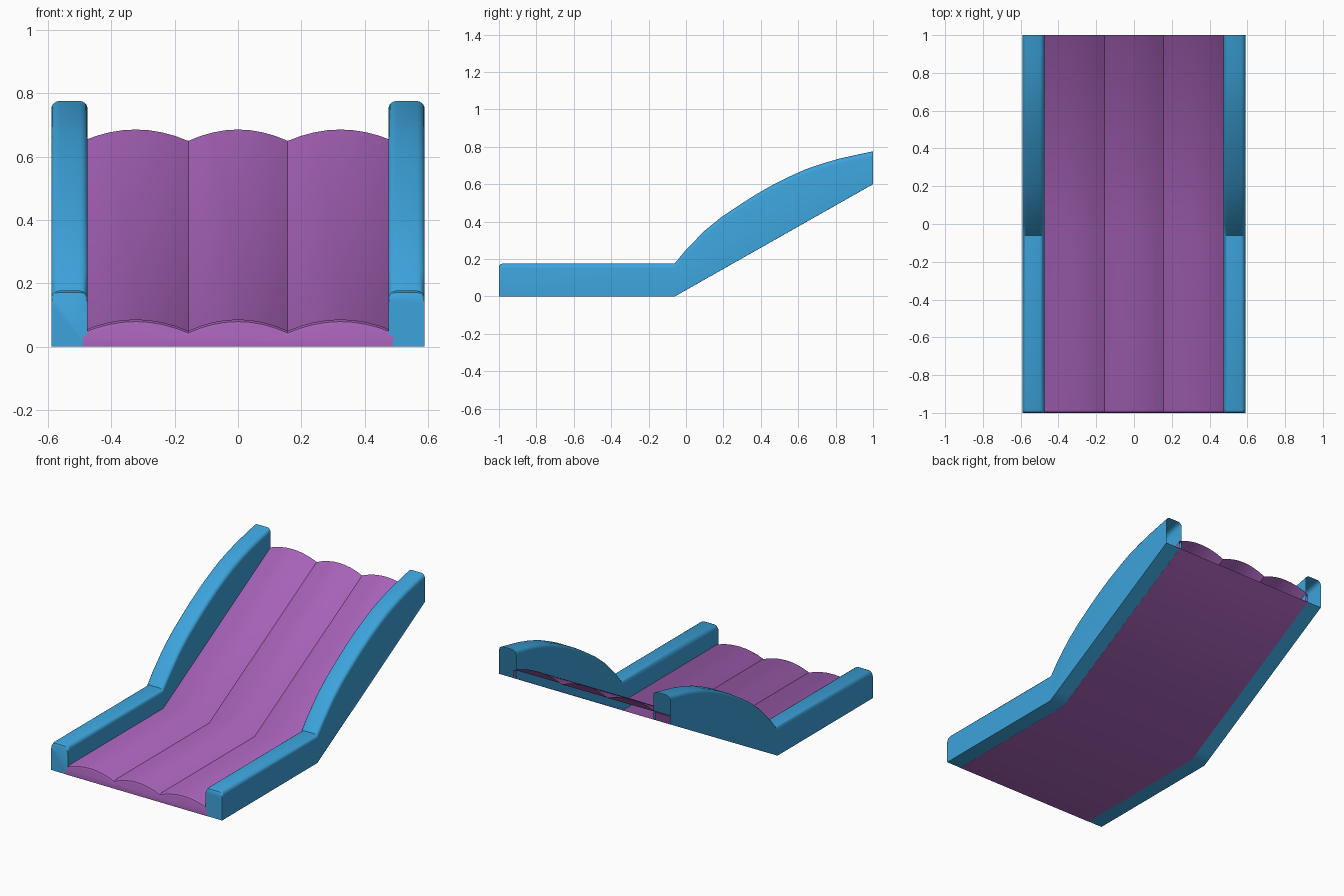
import bpy, bmesh, math

if "Cube" in bpy.data.objects:
    bpy.data.objects.remove(bpy.data.objects["Cube"])


def material(name, rgb):
    m = bpy.data.materials.new(name)
    m.diffuse_color = (*rgb, 1)
    m.use_nodes = True
    m.node_tree.nodes["Principled BSDF"].inputs["Base Color"].default_value = m.diffuse_color
    return m


BLUE = material("sky blue", (0.046, 0.370, 0.716))
PURPLE = material("purple", (0.385, 0.122, 0.480))
BEND = -0.06


def base(y):
    """Height of the underside: flat, then a straight ramp."""
    return max(0.0, (y - BEND) * 0.6 / 1.06)


def loft(name, rings, mat):
    """Closed sections joined along y; front capped, back left open."""
    bm = bmesh.new()
    loops = [[bm.verts.new(p) for p in ring] for ring in rings]
    n = len(loops[0])
    for a, b in zip(loops, loops[1:]):
        for i in range(n):
            j = (i + 1) % n
            bm.faces.new((a[i], a[j], b[j], b[i]))
    bm.faces.new(loops[0][::-1])
    bmesh.ops.recalc_face_normals(bm, faces=bm.faces)
    # the front cap must face -y
    cap = max(bm.faces, key=lambda f: len(f.verts))
    if cap.normal.y > 0:
        bmesh.ops.reverse_faces(bm, faces=bm.faces)
    me = bpy.data.meshes.new(name)
    bm.to_mesh(me)
    bm.free()
    me.materials.append(mat)
    ob = bpy.data.objects.new(name, me)
    bpy.context.collection.objects.link(ob)
    bpy.context.view_layer.objects.active = ob
    ob.select_set(True)
    bpy.ops.object.shade_smooth_by_angle(angle=math.radians(35))
    ob.select_set(False)


# Side rails: (y, top height) stations, rounded front lip, arched top on the ramp
RAIL = [(-0.9995, 0.160), (-0.994, 0.171), (-0.98, 0.177), (BEND, 0.177),
        (0.0, 0.25), (0.10, 0.352), (0.19, 0.425), (0.29, 0.492), (0.38, 0.549),
        (0.47, 0.600), (0.555, 0.642), (0.64, 0.680), (0.73, 0.711),
        (0.82, 0.737), (0.91, 0.757), (1.0, 0.776)]
X0, X1, R = 0.475, 0.59, 0.025


def rail_ring(y, top, side):
    pts = [(X0, base(y) + 0.0005), (X1, base(y) + 0.0005)]
    for cx, start in ((X1 - R, 0), (X0 + R, 90)):
        for k in range(5):
            a = math.radians(start + 22.5 * k)
            pts.append((cx + R * math.cos(a), top - R + R * math.sin(a)))
    return [(side * x, y, z) for x, z in pts]


for side, label in ((1, "right_rail"), (-1, "left_rail")):
    loft(label, [rail_ring(y, t, side) for y, t in RAIL], BLUE)

# Slide bed: three padded lobes across, following the underside
LOBES = [(-0.49, -0.157), (-0.157, 0.157), (0.157, 0.49)]


def bed_ring(y, drop):
    b = base(y)
    pts = [(0.49, b), (-0.49, b)]
    for x0, x1 in LOBES:
        for k in range(9):
            if k == 0 and x0 > -0.4:
                continue
            t = k / 8
            pts.append((x0 + (x1 - x0) * t,
                        b + 0.05 + 0.036 * (1 - (2 * t - 1) ** 2) - drop))
    return [(x, y, z) for x, z in pts]


BED = [(-1.0, 0.018), (-0.995, 0.007), (-0.982, 0.0), (BEND, 0.0), (1.0, 0.0)]
loft("slide_bed", [bed_ring(y, d) for y, d in BED], PURPLE)
